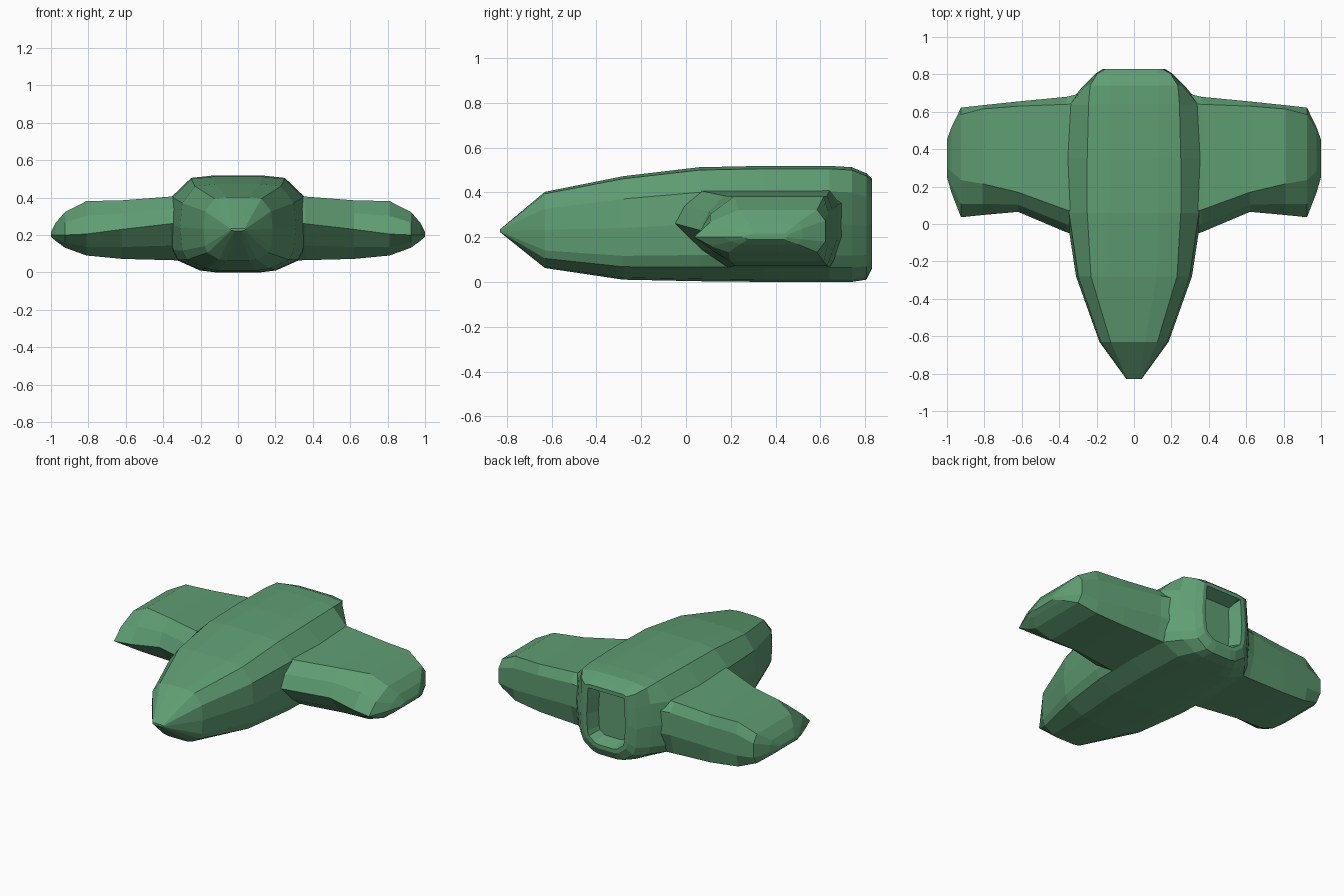
import bpy, bmesh

if "Cube" in bpy.data.objects:
    bpy.data.objects.remove(bpy.data.objects["Cube"])

green = bpy.data.materials.new("hull_green")
green.diffuse_color = (0.115, 0.34, 0.172, 1.0)
green.use_nodes = True
green.node_tree.nodes["Principled BSDF"].inputs["Base Color"].default_value = green.diffuse_color


def loft(bm, rings):
    """Skin a list of equal-length point rings and cap both ends."""
    loops = [[bm.verts.new(p) for p in ring] for ring in rings]
    n = len(loops[0])
    for a, b in zip(loops, loops[1:]):
        for i in range(n):
            j = (i + 1) % n
            bm.faces.new((a[i], a[j], b[j], b[i]))
    start = bm.faces.new(list(reversed(loops[0])))
    end = bm.faces.new(loops[-1])
    bmesh.ops.recalc_face_normals(bm, faces=bm.faces[:])
    return start, end


def finish(bm, name):
    mesh = bpy.data.meshes.new(name)
    bm.to_mesh(mesh)
    bm.free()
    mesh.materials.append(green)
    obj = bpy.data.objects.new(name, mesh)
    bpy.context.collection.objects.link(obj)
    return obj


# Fuselage cross-section: flat top, sloped shoulders, rounded sides and keel
def hull_ring(y, top_half, shoulder, w, zt, zb):
    h = zt - zb
    half = [(top_half, zt), (shoulder, zt - 0.025 * h),
            (0.96 * w, zb + 0.78 * h), (w, zb + 0.5 * h),
            (0.96 * w, zb + 0.23 * h), (0.88 * w, zb + 0.125 * h),
            (0.55 * w, zb + 0.02 * h), (0.33 * w, zb)]
    pts = half + [(-x, z) for x, z in reversed(half)]
    return [(x, y, z) for x, z in pts]


hull_stations = [
    (-0.83, 0.025, 0.035, 0.04, 0.235, 0.222),
    (-0.63, 0.06, 0.125, 0.185, 0.402, 0.062),
    (-0.28, 0.12, 0.23, 0.31, 0.472, 0.01),
    (0.06, 0.13, 0.25, 0.362, 0.512, 0.003),
    (0.35, 0.13, 0.25, 0.37, 0.518, 0.0),
    (0.64, 0.13, 0.243, 0.355, 0.518, 0.0),
    (0.74, 0.13, 0.235, 0.27, 0.512, 0.0),
    (0.805, 0.125, 0.195, 0.205, 0.485, 0.01),
    (0.83, 0.12, 0.15, 0.165, 0.462, 0.06),
]
bm = bmesh.new()
_, rear = loft(bm, [hull_ring(*s) for s in hull_stations])

# Rear hatch: a framed opening with sloped walls sunk into the tail
bmesh.ops.inset_region(bm, faces=[rear], thickness=0.025)
bmesh.ops.inset_region(bm, faces=[rear], thickness=0.03)
bmesh.ops.translate(bm, verts=rear.verts[:], vec=(0, -0.08, 0))
finish(bm, "fuselage")


# Wing cross-section: rounded leading edge, flat top, blunt trailing edge
def wing_ring(x, lead, top_front, top_back, trail, low_front, zb, zm, zt):
    return [(x, lead, zm),
            (x, lead + 0.36 * (top_front - lead), zm + 0.55 * (zt - zm)),
            (x, top_front, zt),
            (x, top_back, zt),
            (x, trail, zt - 0.4 * (zt - zm)),
            (x, trail, zm - 0.3 * (zm - zb)),
            (x, top_back, zb),
            (x, low_front, zb),
            (x, lead + 0.5 * (low_front - lead), zm - 0.6 * (zm - zb))]


wing_stations = [
    (0.20, -0.08, 0.05, 0.65, 0.72, 0.18, 0.062, 0.26, 0.42),
    (0.36, -0.045, 0.075, 0.64, 0.68, 0.19, 0.065, 0.26, 0.405),
    (0.62, 0.065, 0.17, 0.63, 0.655, 0.22, 0.072, 0.23, 0.385),
    (0.81, 0.048, 0.215, 0.615, 0.635, 0.20, 0.09, 0.205, 0.381),
    (0.925, 0.036, 0.235, 0.585, 0.622, 0.19, 0.132, 0.20, 0.322),
    (0.975, 0.165, 0.28, 0.50, 0.52, 0.24, 0.168, 0.20, 0.265),
    (1.00, 0.25, 0.30, 0.44, 0.45, 0.28, 0.19, 0.20, 0.215),
]
bm = bmesh.new()
loft(bm, [wing_ring(*s) for s in wing_stations])
wings = finish(bm, "wings")
wings.modifiers.new("mirror", 'MIRROR').use_axis = (True, False, False)
